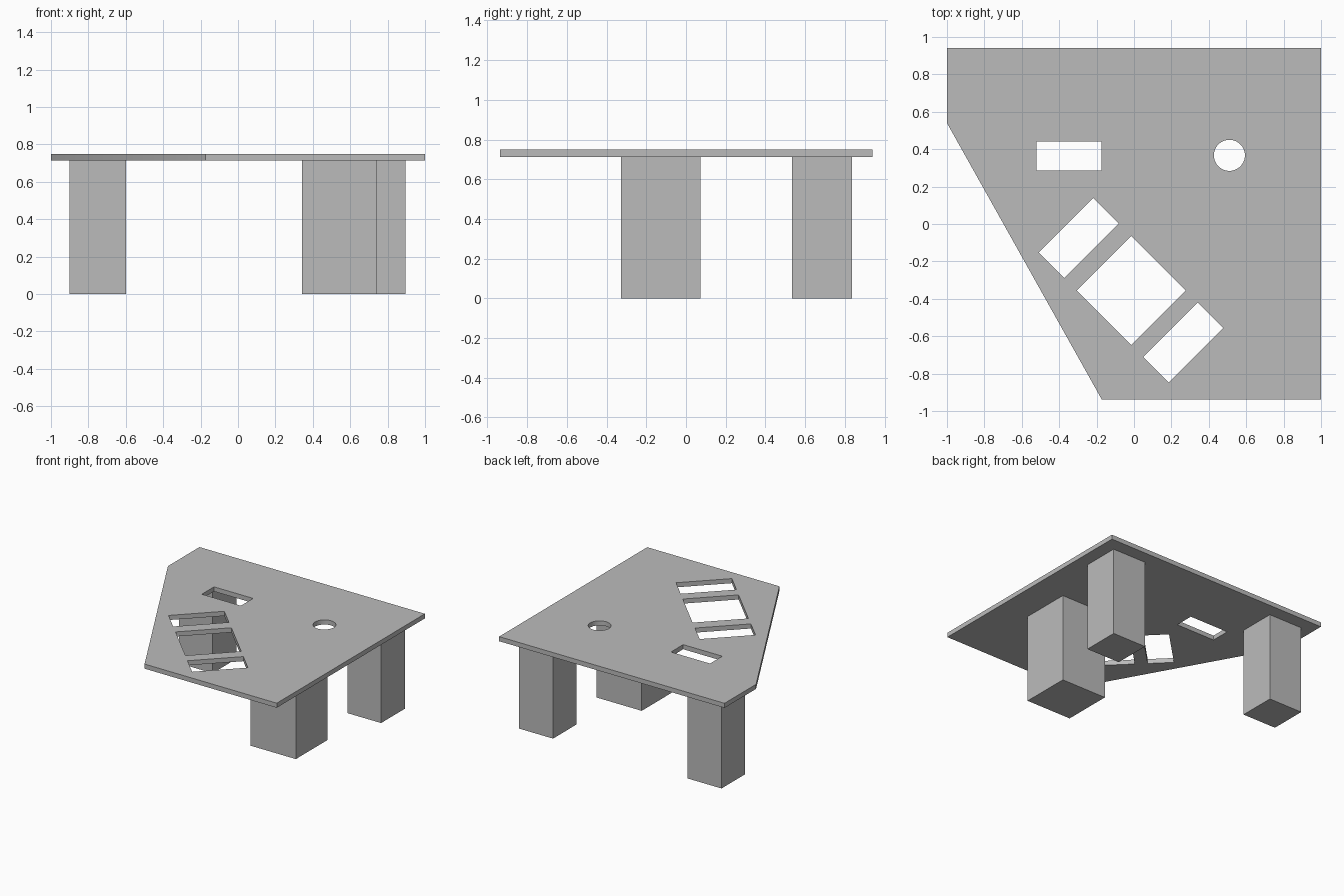
import bpy, bmesh
from math import radians

cube = bpy.data.objects.get("Cube")
if cube:
    bpy.data.objects.remove(cube, do_unlink=True)

grey = bpy.data.materials.new("plain grey")
grey.use_nodes = True
colour = (0.5, 0.5, 0.5, 1)
grey.diffuse_color = colour
grey.node_tree.nodes["Principled BSDF"].inputs["Base Color"].default_value = colour

TOP, UNDERSIDE = 0.75, 0.713


def box(name, x, y, z, size, angle=0):
    bpy.ops.mesh.primitive_cube_add(size=1, location=(x, y, z), rotation=(0, 0, radians(angle)))
    obj = bpy.context.object
    obj.name = name
    obj.scale = size
    bpy.ops.object.transform_apply(location=False, rotation=False, scale=True)
    obj.data.materials.append(grey)
    return obj


# Table top: a slab with one corner cut away
outline = [(-1, 0.94), (-1, 0.54), (-0.173, -0.937), (1, -0.937), (1, 0.94)]
bm = bmesh.new()
base = bm.faces.new([bm.verts.new((x, y, UNDERSIDE)) for x, y in outline])
raised = bmesh.ops.extrude_face_region(bm, geom=[base])["geom"]
bmesh.ops.translate(bm, vec=(0, 0, TOP - UNDERSIDE),
                    verts=[v for v in raised if isinstance(v, bmesh.types.BMVert)])
bmesh.ops.recalc_face_normals(bm, faces=bm.faces)
mesh = bpy.data.meshes.new("table_top")
bm.to_mesh(mesh)
bm.free()
mesh.materials.append(grey)
table_top = bpy.data.objects.new("table_top", mesh)
bpy.context.collection.objects.link(table_top)

# Openings: one straight slot, three diagonal ones and a round hole
cutters = [
    box("slot_cutter", -0.348, 0.363, TOP, (0.347, 0.155, 0.3)),
    box("upper_diagonal_cutter", -0.296, -0.075, TOP, (0.412, 0.193, 0.3), 45),
    box("middle_diagonal_cutter", -0.014, -0.355, TOP, (0.412, 0.412, 0.3), 45),
    box("lower_diagonal_cutter", 0.264, -0.634, TOP, (0.412, 0.193, 0.3), 45),
]
bpy.ops.mesh.primitive_cylinder_add(vertices=48, radius=0.083, depth=0.3, location=(0.51, 0.367, TOP))
bpy.context.object.name = "round_cutter"
bpy.context.object.data.materials.append(grey)
cutters.append(bpy.context.object)

for cutter in cutters:
    cutter.hide_render = True
    mod = table_top.modifiers.new("opening", "BOOLEAN")
    mod.operation = "DIFFERENCE"
    mod.solver = "EXACT"
    mod.object = cutter
    bpy.context.view_layer.objects.active = table_top
    bpy.ops.object.modifier_apply(modifier=mod.name)
    bpy.data.objects.remove(cutter, do_unlink=True)

# Smooth only the wall of the round hole
bpy.ops.object.select_all(action="DESELECT")
table_top.select_set(True)
bpy.ops.object.shade_smooth_by_angle(angle=radians(30))

# Three square legs, the front one thicker
for name, x, y, width in (
    ("back_right_leg", -0.75, 0.685, 0.3),
    ("back_left_leg", 0.745, 0.685, 0.3),
    ("front_leg", 0.542, -0.127, 0.402),
):
    box(name, x, y, UNDERSIDE / 2, (width, width, UNDERSIDE))
